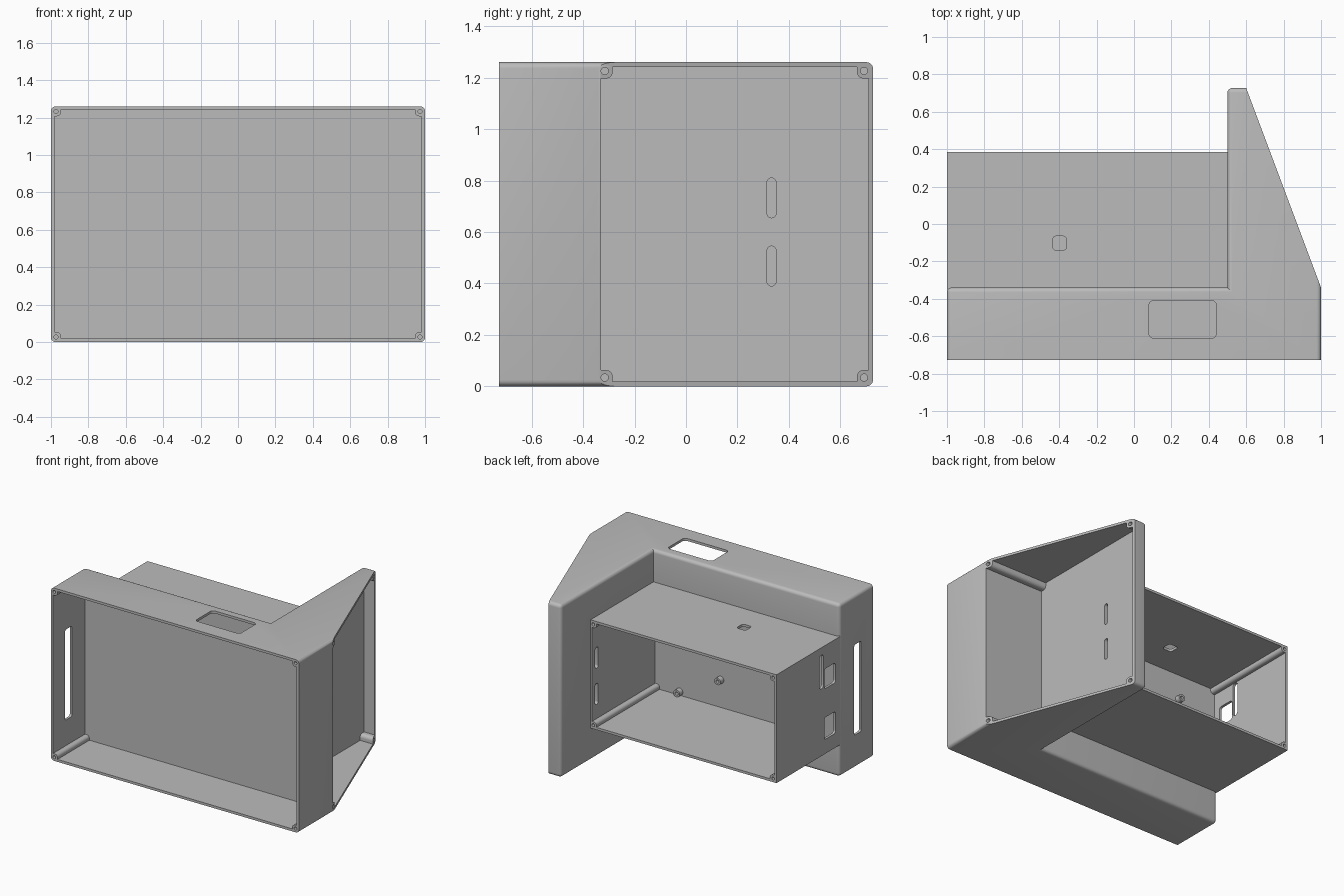
import bpy, bmesh, math
from mathutils import Vector

cube = bpy.data.objects.get("Cube")
if cube:
    bpy.data.objects.remove(cube, do_unlink=True)

grey = bpy.data.materials.new("plain grey")
grey.use_nodes = True
GREY = (0.5, 0.5, 0.5, 1)
grey.diffuse_color = GREY
grey.node_tree.nodes["Principled BSDF"].inputs["Base Color"].default_value = GREY

WALL, HEIGHT = 0.018, 1.26
FRONT, BACK = -0.727, -0.34          # front tray depth
STEPS = 6


def prism(name, pts, axis, lo, hi):
    """Extrude a 2D profile along the given axis."""
    def place(p, a):
        co = list(p)
        co.insert(axis, a)
        return co
    bm = bmesh.new()
    face = bm.faces.new([bm.verts.new(place(p, lo)) for p in pts])
    top = bmesh.ops.extrude_face_region(bm, geom=[face])["geom"]
    shift = Vector(place((0, 0), hi - lo))
    bmesh.ops.translate(bm, vec=shift, verts=[v for v in top if isinstance(v, bmesh.types.BMVert)])
    bmesh.ops.recalc_face_normals(bm, faces=bm.faces)
    mesh = bpy.data.meshes.new(name)
    bm.to_mesh(mesh)
    bm.free()
    mesh.materials.append(grey)
    ob = bpy.data.objects.new(name, mesh)
    bpy.context.collection.objects.link(ob)
    return ob


def corners(u0, u1, v0, v1):
    """Rectangle corners with incoming and outgoing edge directions."""
    right, up = Vector((1, 0)), Vector((0, 1))
    return [(Vector((u0, v0)), -up, right), (Vector((u1, v0)), right, up),
            (Vector((u1, v1)), up, -right), (Vector((u0, v1)), -right, -up)]


def rounded(u0, u1, v0, v1, r):
    pts = []
    r *= 0.999
    for c, a, b in corners(u0, u1, v0, v1):
        for i in range(STEPS + 1):
            t = i / STEPS * math.pi / 2
            pts.append(c + (b - a) * r + (a * math.sin(t) - b * math.cos(t)) * r)
    return pts


def notched(u0, u1, v0, v1, n, f):
    """Rectangle whose corners leave room for screw columns."""
    pts = []
    for c, a, b in corners(u0, u1, v0, v1):
        pts.append(c - a * n)
        for i in range(STEPS + 1):
            t = i / STEPS * math.pi / 2
            pts.append(c + (b - a) * (n - f) + (b * math.sin(t) - a * math.cos(t)) * f)
        pts.append(c + b * n)
    return pts


def disc(u, v, r):
    return rounded(u - r, u + r, v - r, v + r, r)


def combine(ob, tool, operation="DIFFERENCE"):
    tool.hide_render = True
    bpy.context.view_layer.objects.active = ob
    mod = ob.modifiers.new("cut", "BOOLEAN")
    mod.operation, mod.object, mod.solver = operation, tool, "EXACT"
    bpy.ops.object.modifier_apply(modifier=mod.name)
    bpy.data.objects.remove(tool, do_unlink=True)


def cut(ob, pts, axis, lo, hi):
    combine(ob, prism("cutter", pts, axis, lo, hi))


def smooth(ob):
    bpy.ops.object.select_all(action="DESELECT")
    ob.select_set(True)
    bpy.context.view_layer.objects.active = ob
    bpy.ops.object.shade_smooth_by_angle(angle=math.radians(30))


# Body: front tray and slanted side wing in one outline
outline = [(-1, FRONT), (1, FRONT), (1, BACK), (0.6, -FRONT), (0.5, -FRONT), (0.5, BACK), (-1, BACK)]
body = prism("enclosure_body", outline, 2, 0, HEIGHT)

# Round the outer edges, keeping both open sides and the inner corner crisp
bm = bmesh.new()
bm.from_mesh(body.data)
def is_open_side(f):
    return f.normal.y < -0.9 or (f.normal.x > 0.5 and f.normal.y > 0.1)
def is_inner_corner(e):
    return all(abs(v.co.x - 0.5) < 0.01 and abs(v.co.y - BACK) < 0.01 for v in e.verts)
edges = [e for e in bm.edges if not is_inner_corner(e) and not any(is_open_side(f) for f in e.link_faces)]
bmesh.ops.bevel(bm, geom=edges, offset=0.025, segments=5, profile=0.5, affect="EDGES")
bm.to_mesh(body.data)
bm.free()

# Rear box
BOX_LOW, BOX_HIGH, BOX_END = 0.235, 1.025, 0.385
box = prism("rear_box", [(-1, BOX_LOW), (0.51, BOX_LOW), (0.51, BOX_HIGH), (-1, BOX_HIGH)], 1, BACK - 0.01, BOX_END)
combine(body, box, "UNION")

# Hollows with corner screw columns
cut(body, notched(WALL - 1, 1 - WALL, WALL, HEIGHT - WALL, 0.035, 0.022), 1, FRONT - 0.1, BACK - 0.02)
cut(body, notched(-0.33, 0.709, WALL, HEIGHT - WALL, 0.045, 0.025), 0, 0.52, 1.2)
cut(body, notched(WALL - 1, 0.488, BOX_LOW + WALL, BOX_HIGH - WALL, 0.035, 0.022), 1, BACK - 0.002, 0.5)

# Screw holes
for x in (-0.973, 0.973):
    for z in (0.027, HEIGHT - 0.027):
        cut(body, disc(x, z, 0.011), 1, FRONT - 0.1, FRONT + 0.1)
for x in (-0.973, 0.479):
    for z in (BOX_LOW + 0.027, BOX_HIGH - 0.027):
        cut(body, disc(x, z, 0.011), 1, BOX_END - 0.1, BOX_END + 0.1)
for y, start in ((-0.316, 0.87), (0.692, 0.54)):
    for z in (0.034, HEIGHT - 0.034):
        cut(body, disc(y, z, 0.014), 0, start, 1.2)

# Openings in the top of the tray and the top of the rear box
cut(body, rounded(0.08, 0.44, -0.61, -0.41, 0.025), 2, 1.2, 1.3)
cut(body, rounded(-0.435, -0.36, -0.14, -0.065, 0.02), 2, 0.97, 1.1)

# Openings in the far side wall: long slot, short slot, two sockets
for y0, y1, z0, z1, r in ((-0.59, -0.51, 0.24, 0.9, 0.015), (-0.155, -0.11, 0.725, 0.97, 0.02),
                          (-0.295, -0.165, 0.71, 0.855, 0.02), (-0.295, -0.165, 0.34, 0.5, 0.02)):
    cut(body, rounded(y0, y1, z0, z1, r), 0, -1.1, -0.95)

# Cable slots between rear box and wing
for z0 in (0.39, 0.655):
    cut(body, rounded(0.315, 0.35, z0, z0 + 0.155, 0.0175), 0, 0.45, 0.54)
smooth(body)

# Mounting posts inside the rear box
for i, (x, z) in enumerate(((0.29, 0.28), (-0.04, 0.455), (-0.67, 0.82))):
    post = prism(f"mounting_post_{i + 1}", disc(x, z, 0.026), 1, BACK - 0.005, BACK + 0.035)
    cut(post, disc(x, z, 0.012), 1, BACK + 0.005, BACK + 0.1)
    smooth(post)
